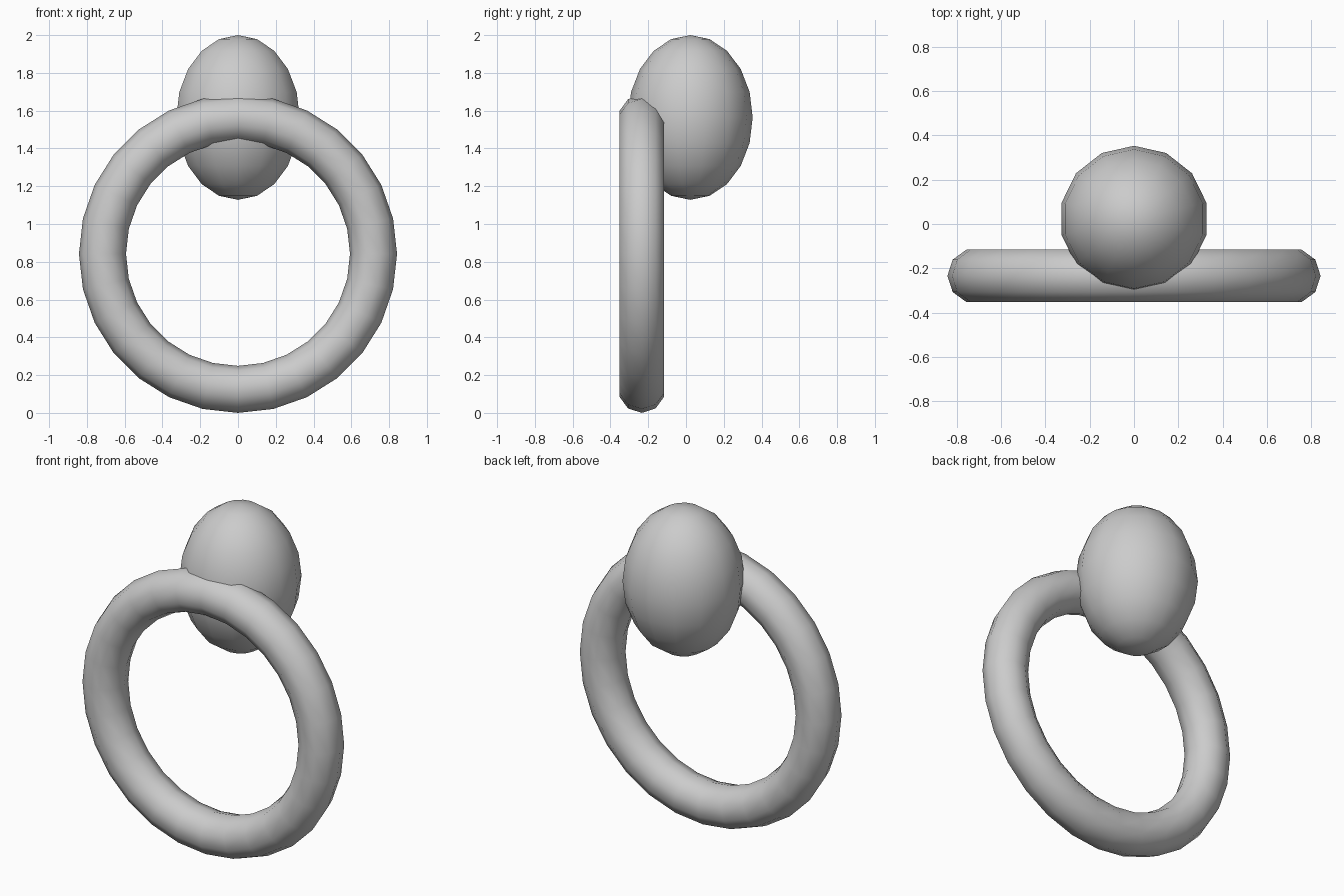
import bpy
import math

if "Cube" in bpy.data.objects:
    bpy.data.objects.remove(bpy.data.objects["Cube"])

# Pull ring: upright torus in the XZ plane
bpy.ops.mesh.primitive_torus_add(
    major_segments=28, minor_segments=10,
    major_radius=0.7175, minor_radius=0.1245,
    location=(0, -0.234, 0.842), rotation=(math.pi / 2, 0, 0))
ring = bpy.context.object
ring.name = "pull_ring"
bpy.ops.object.transform_apply(location=False, rotation=True, scale=True)
bpy.ops.object.shade_smooth()

# Mount knob: egg-shaped ellipsoid pushed into the top of the ring
bpy.ops.mesh.primitive_uv_sphere_add(
    segments=14, ring_count=10, radius=1, location=(0, 0.023, 1.564))
knob = bpy.context.object
knob.name = "mount_knob"
knob.scale = (0.335, 0.33, 0.436)
bpy.ops.object.transform_apply(location=False, rotation=False, scale=True)
bpy.ops.object.shade_smooth()
